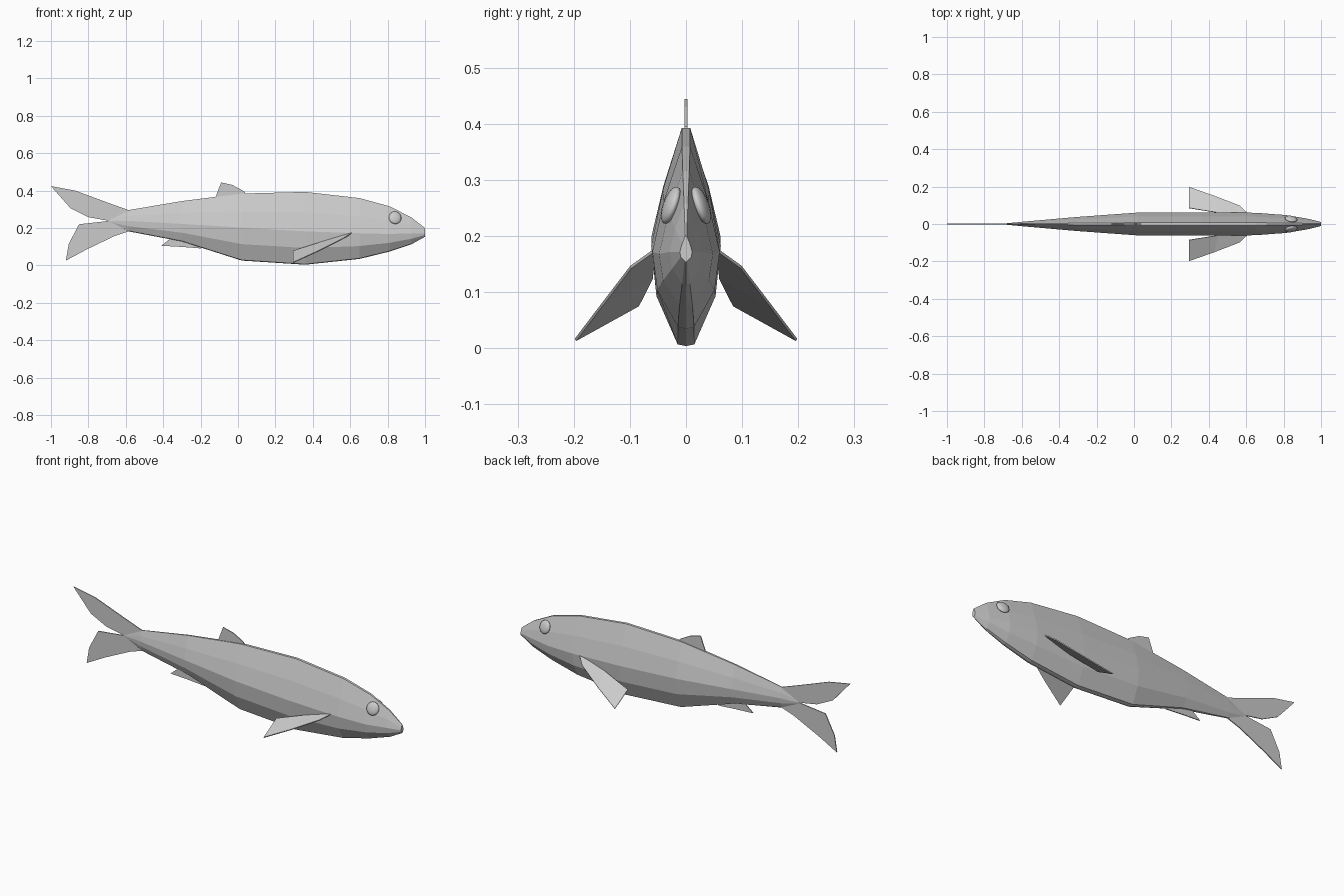
import bpy, bmesh, math
from mathutils import Matrix

if "Cube" in bpy.data.objects:
    bpy.data.objects.remove(bpy.data.objects["Cube"])


def finish(bm, name):
    bmesh.ops.recalc_face_normals(bm, faces=bm.faces)
    me = bpy.data.meshes.new(name)
    bm.to_mesh(me)
    bm.free()
    ob = bpy.data.objects.new(name, me)
    bpy.context.collection.objects.link(ob)
    return ob


def plate(name, points, thickness, faces=None):
    bm = bmesh.new()
    vs = [bm.verts.new(p) for p in points]
    for f in faces or [range(len(vs))]:
        bm.faces.new([vs[i] for i in f])
    ob = finish(bm, name)
    mod = ob.modifiers.new("thickness", 'SOLIDIFY')
    mod.thickness = thickness
    mod.offset = 0
    return ob


def flat_fin(name, outline, thickness=0.005, faces=None):
    return plate(name, [(x, 0, z) for x, z in outline], thickness, faces)


# Body: lofted sections (x, top, widest height, bottom, half width)
stations = [
    (-0.69, 0.248, 0.238, 0.228, 0.003),
    (-0.585, 0.296, 0.238, 0.182, 0.013),
    (-0.30, 0.344, 0.222, 0.128, 0.038),
    (0.02, 0.384, 0.202, 0.026, 0.061),
    (0.36, 0.393, 0.182, 0.004, 0.062),
    (0.65, 0.36, 0.172, 0.035, 0.060),
    (0.81, 0.316, 0.168, 0.074, 0.048),
    (0.925, 0.258, 0.172, 0.112, 0.029),
    (1.0, 0.200, 0.172, 0.153, 0.011),
]
bm = bmesh.new()
rings = []
for x, top, mid, bot, w in stations:
    side = [(0.12 * w, top), (0.66 * w, mid + 0.48 * (top - mid)), (w, mid),
            (0.85 * w, bot + 0.5 * (mid - bot)), (0.24 * w, bot + 0.003)]
    loop = side + [(0, bot)] + [(-y, z) for y, z in reversed(side)]
    rings.append([bm.verts.new((x, y, z)) for y, z in loop])
for a, b in zip(rings, rings[1:]):
    for i in range(len(a)):
        j = (i + 1) % len(a)
        bm.faces.new((a[i], a[j], b[j], b[i]))
bm.faces.new(rings[0])
bm.faces.new(rings[-1])
finish(bm, "body")

# Forked tail, in two lobes
flat_fin("tail_fin_upper", [(-0.58, 0.24), (-0.58, 0.294), (-0.70, 0.337), (-0.87, 0.40),
                            (-1.0, 0.424), (-0.895, 0.305), (-0.80, 0.258), (-0.69, 0.238)],
         faces=[(0, 1, 2, 7), (2, 3, 6, 7), (3, 4, 5, 6)])
flat_fin("tail_fin_lower", [(-0.58, 0.238), (-0.69, 0.238), (-0.85, 0.22), (-0.905, 0.115),
                            (-0.92, 0.026), (-0.81, 0.085), (-0.66, 0.157), (-0.58, 0.184)],
         faces=[(0, 1, 6, 7), (1, 2, 5, 6), (2, 3, 4, 5)])

# Dorsal and anal fins
flat_fin("dorsal_fin", [(0.04, 0.38), (0.035, 0.395), (-0.03, 0.43), (-0.09, 0.444), (-0.12, 0.365)])
flat_fin("anal_fin", [(-0.18, 0.11), (-0.20, 0.091), (-0.30, 0.099), (-0.41, 0.105), (-0.36, 0.145)])

# Pectoral fins and eyes on both sides
for s, label in ((1, "left"), (-1, "right")):
    fin = [(0.61, 0.056, 0.175), (0.565, 0.098, 0.145), (0.43, 0.15, 0.077),
           (0.295, 0.197, 0.015), (0.295, 0.085, 0.077), (0.45, 0.06, 0.126)]
    plate(label + "_pectoral_fin", [(x, s * y, z) for x, y, z in fin], 0.005,
          faces=[(0, 1, 2, 5), (2, 3, 4, 5)])
    eye = bmesh.new()
    bmesh.ops.create_uvsphere(eye, u_segments=16, v_segments=10, radius=1)
    m = (Matrix.Translation((0.84, s * 0.027, 0.255))
         @ Matrix.Rotation(s * math.radians(20), 4, 'X')
         @ Matrix.Rotation(-s * math.radians(10), 4, 'Z')
         @ Matrix.Diagonal((0.034, 0.013, 0.035, 1)))
    bmesh.ops.transform(eye, matrix=m, verts=eye.verts)
    for f in eye.faces:
        f.smooth = True
    finish(eye, label + "_eye")
